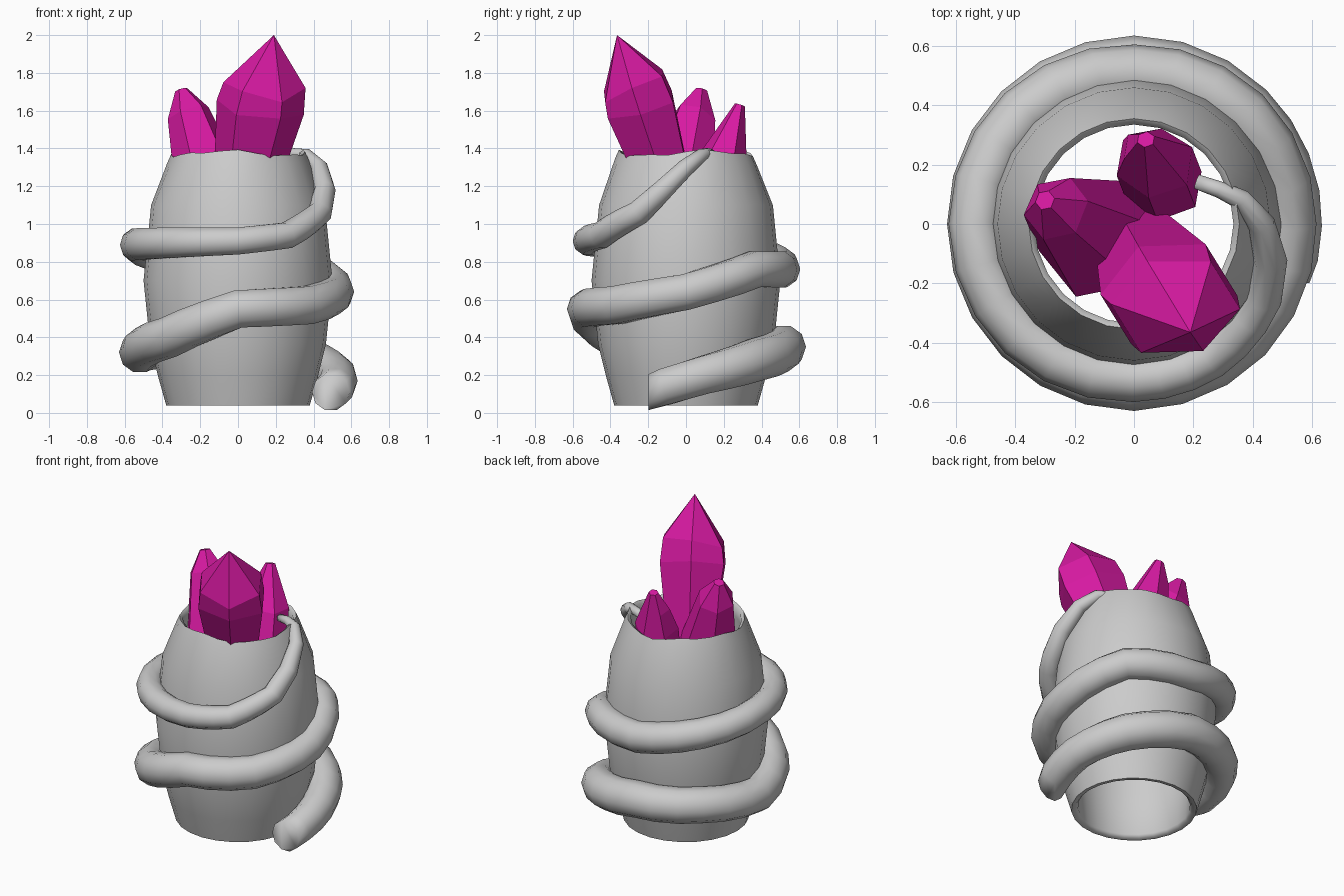
import bpy, bmesh, math, random
from mathutils import Vector

if "Cube" in bpy.data.objects:
    bpy.data.objects.remove(bpy.data.objects["Cube"])

random.seed(4)


def make_object(name, bm, smooth_angle=None):
    bmesh.ops.recalc_face_normals(bm, faces=bm.faces)
    mesh = bpy.data.meshes.new(name)
    bm.to_mesh(mesh)
    bm.free()
    ob = bpy.data.objects.new(name, mesh)
    bpy.context.collection.objects.link(ob)
    if smooth_angle:
        bpy.ops.object.select_all(action='DESELECT')
        bpy.context.view_layer.objects.active = ob
        ob.select_set(True)
        bpy.ops.object.shade_smooth_by_angle(angle=math.radians(smooth_angle))
    return ob


def loft(bm, rings):
    """Bridge successive closed rings of equal vertex count."""
    for a, b in zip(rings, rings[1:]):
        n = len(a)
        for i in range(n):
            bm.faces.new((a[i], a[(i + 1) % n], b[(i + 1) % n], b[i]))


# Hollow stone body: barrel outside, rolled lips, nearly straight bore, uneven top rim
profile = [(.34, .06), (.355, .042), (.38, .04), (.425, .2), (.465, .36),
           (.5, .7), (.46, 1.1), (.375, 1.33), (.355, 1.375), (.335, 1.36), (.335, 1.3),
           (.365, 1.0), (.37, .7), (.365, .36)]
bm = bmesh.new()
N = 24
rings = []
for k, (r, z) in enumerate(profile):
    wave = .014 if 7 <= k <= 9 else 0
    ring = []
    for i in range(N):
        a = 2 * math.pi * i / N
        dz = wave * (math.sin(3 * a + .6) + .5 * math.sin(7 * a))
        ring.append(bm.verts.new((r * math.cos(a), r * math.sin(a), z + dz)))
    rings.append(ring)
loft(bm, rings + [rings[0]])
make_object("hollow_body", bm, 75)

# Vine: tapering spiral, keys are (angle in degrees, spiral radius, height, thickness)
keys = [(-22, .53, .11, .1), (10, .53, .2, .105), (45, .52, .28, .115), (90, .52, .35, .115),
        (135, .52, .35, .112), (180, .52, .32, .11), (225, .52, .4, .11), (270, .525, .55, .105),
        (315, .52, .57, .105), (360, .515, .64, .1), (405, .515, .76, .1), (450, .505, .76, .1),
        (495, .525, .83, .095), (540, .535, .89, .09), (585, .53, .9, .085), (630, .525, .91, .075),
        (660, .52, .94, .072), (690, .5, 1.06, .066), (705, .475, 1.18, .058),
        (720, .43, 1.3, .046), (733, .37, 1.365, .035), (742, .31, 1.375, .028), (754, .255, 1.365, .025)]
path = []
for k0, k1 in zip(keys, keys[1:]):
    steps = 3 if k1[0] - k0[0] > 25 else 1
    for s in range(steps):
        path.append([p + (q - p) * s / steps for p, q in zip(k0, k1)])
path.append(keys[-1])
pts = [Vector((R * math.cos(math.radians(a)), R * math.sin(math.radians(a)), z)) for a, R, z, _ in path]
bm = bmesh.new()
rings = []
for i, p in enumerate(pts):
    t = pts[min(i + 1, len(pts) - 1)] - pts[max(i - 1, 0)]
    if i == 0:
        t = Vector((0, 1, 0))      # upright cut at the thick end
    t.normalize()
    side = t.cross(Vector((0, 0, 1))).normalized()
    up = side.cross(t)
    r = path[i][3]
    rings.append([bm.verts.new(p + r * (math.cos(j * math.pi / 5) * side + math.sin(j * math.pi / 5) * up))
                  for j in range(10)])
loft(bm, rings)
bm.faces.new(rings[0])
bm.faces.new(rings[-1])
make_object("spiral_vine", bm, 100)

# Crystals: faceted prisms along a tilted axis
pink = bpy.data.materials.new("magenta_crystal")
pink.diffuse_color = (.68, .01, .36, 1)
pink.use_nodes = True
pink.node_tree.nodes["Principled BSDF"].inputs["Base Color"].default_value = pink.diffuse_color


def crystal(name, base, tip, stages, sides, twist, widen):
    base, tip = Vector(base), Vector(tip)
    axis = tip - base
    u = Vector((0, 1, 0)).cross(axis).normalized()
    v = axis.normalized().cross(u)
    bm = bmesh.new()
    for t, r in stages:
        for i in range(sides if r else 1):
            a = twist + 2 * math.pi * i / sides
            jitter = 0 if t in (0, 1) else random.uniform(-.04, .04)
            bm.verts.new(base + axis * (t + jitter) + r * (widen * math.cos(a) * u + math.sin(a) * v))
    hull = bmesh.ops.convex_hull(bm, input=bm.verts)
    loose = [g for g in hull["geom_interior"] if isinstance(g, bmesh.types.BMVert)]
    bmesh.ops.delete(bm, geom=loose, context='VERTS')
    bmesh.ops.dissolve_limit(bm, angle_limit=math.radians(9), verts=bm.verts, edges=bm.edges)
    make_object(name, bm).data.materials.append(pink)


crystal("large_crystal", (.02, -.07, 1.1), (.19, -.365, 2.0),
        [(0, .135), (.6, .205), (.7, .19), (1, 0)], 6, 0, 1.14)
crystal("left_crystal", (-.12, -.05, 1.1), (-.3, .08, 1.71),
        [(0, .21), (.4, .16), (.78, .115), (1, .034)], 6, .2, 1)
crystal("back_crystal", (.1, .13, 1.1), (.04, .285, 1.63),
        [(0, .125), (.5, .125), (.75, .085), (1, .028)], 6, .4, 1.1)
